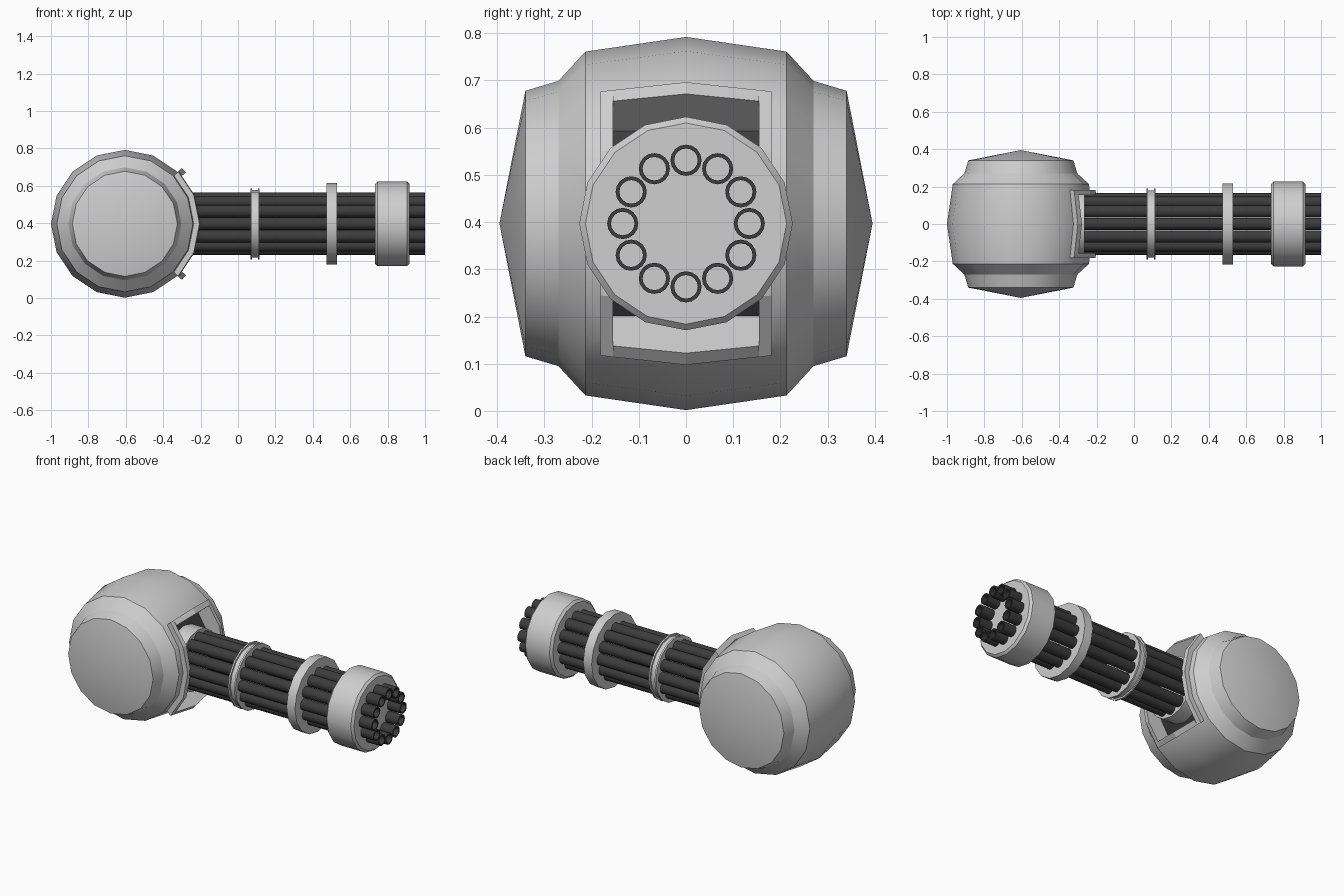
import bpy, bmesh, math
from mathutils import Vector

if "Cube" in bpy.data.objects:
    bpy.data.objects.remove(bpy.data.objects["Cube"])

CX, CZ = -0.605, 0.397          # drum centre; barrels share the same height


def material(name, v):
    m = bpy.data.materials.new(name)
    m.diffuse_color = (v, v, v, 1)
    m.use_nodes = True
    m.node_tree.nodes["Principled BSDF"].inputs["Base Color"].default_value = m.diffuse_color
    return m


LIGHT = material("light_grey", 0.62)
DARK = material("dark_grey", 0.045)


def finish(name, bm, mat, smooth=True):
    bmesh.ops.recalc_face_normals(bm, faces=bm.faces[:])
    me = bpy.data.meshes.new(name)
    bm.to_mesh(me)
    bm.free()
    me.materials.append(mat)
    ob = bpy.data.objects.new(name, me)
    bpy.context.collection.objects.link(ob)
    if smooth:
        shade(ob)
    return ob


def shade(ob):
    bpy.ops.object.select_all(action='DESELECT')
    ob.select_set(True)
    bpy.context.view_layer.objects.active = ob
    bpy.ops.object.shade_smooth_by_angle(angle=math.radians(28))


def lathe(name, profile, axis, origin, mat, n=16, closed=False):
    """Spin (position, radius) points about the x or y axis."""
    bm = bmesh.new()
    rings = []
    for t, r in profile:
        ring = []
        for i in range(n if r > 0 else 1):
            a = 2 * math.pi * i / n
            u, w = r * math.sin(a), r * math.cos(a)
            p = Vector((t, u, w)) if axis == 'x' else Vector((u, t, w))
            ring.append(bm.verts.new(p + Vector(origin)))
        rings.append(ring)
    pairs = list(zip(rings, rings[1:] + rings[:1]))
    for a, b in pairs if closed else pairs[:-1]:
        for i in range(n):
            j = (i + 1) % n
            quad = [a[i % len(a)], a[j % len(a)], b[j % len(b)], b[i % len(b)]]
            bm.faces.new(list(dict.fromkeys(quad)))
    return finish(name, bm, mat)


def sector(name, angles, ys, r0, r1, mat):
    """Solid curved block round the drum axis; r1 is a function of y."""
    bm = bmesh.new()

    def point(r, deg, y):
        a = math.radians(deg)
        return bm.verts.new((CX + r * math.cos(a), y, CZ + r * math.sin(a)))
    inner = [[point(r0, a, y) for y in ys] for a in angles]
    outer = [[point(r1(y), a, y) for y in ys] for a in angles]
    na, ny = len(angles) - 1, len(ys) - 1
    for g in (inner, outer):
        for i in range(na):
            for j in range(ny):
                bm.faces.new((g[i][j], g[i + 1][j], g[i + 1][j + 1], g[i][j + 1]))
    for i in range(na):
        for j in (0, ny):
            bm.faces.new((inner[i][j], inner[i + 1][j], outer[i + 1][j], outer[i][j]))
    for j in range(ny):
        for i in (0, na):
            bm.faces.new((inner[i][j], inner[i][j + 1], outer[i][j + 1], outer[i][j]))
    return finish(name, bm, mat, smooth=False)


# Drum housing
half = [(0.395, 0), (0.34, 0.281), (0.27, 0.302), (0.213, 0.364)]
drum_profile = [(-y, r) for y, r in half] + [(0, 0.395)] + half[::-1]
drum = lathe("drum_housing", drum_profile, 'y', (CX, 0, CZ), LIGHT)

# Recessed opening cut into the drum
cutter = sector("opening_cutter", [-40, -22.5, 0, 22.5, 40], [-0.155, 0.155],
                0.30, lambda y: 0.5, LIGHT)
cutter.hide_render = True
mod = drum.modifiers.new("opening", 'BOOLEAN')
mod.operation, mod.solver, mod.object = 'DIFFERENCE', 'EXACT', cutter
bpy.context.view_layer.objects.active = drum
# apply the opening before any shading modifier
bpy.ops.object.modifier_move_to_index(modifier=mod.name, index=0)
bpy.ops.object.modifier_apply(modifier=mod.name)
bpy.data.objects.remove(cutter, do_unlink=True)
shade(drum)

# Dark floor of the opening
sector("opening_floor", [-40, -22.5, 0, 22.5, 40], [-0.155, 0.155],
       0.297, lambda y: 0.304, DARK)


# Raised frame round the opening, following the drum surface
def frame_r(y):
    return 0.427 - 0.155 * abs(y)


for side, s in (("left", -1), ("right", 1)):
    sector("frame_rail_" + side, [-44.5, -22.5, 0, 22.5, 44.5],
           [s * 0.155, s * 0.181], 0.35, frame_r, LIGHT)
for end, s in (("lower", -1), ("upper", 1)):
    sector("frame_bar_" + end, [s * 40, s * 44.5], [-0.155, 0, 0.155],
           0.35, frame_r, LIGHT)

# Barrel mount inside the opening
lathe("barrel_mount", [(-0.36, 0), (-0.36, 0.18), (-0.265, 0.18), (-0.265, 0)],
      'x', (0, 0, CZ), LIGHT)

# Ring of twelve hollow barrels
tube = [(-0.3, 0.033), (1.0, 0.033), (1.0, 0.025), (-0.3, 0.025)]
for k in range(12):
    a = math.radians(30 * k)
    lathe(f"barrel_{k + 1}", tube, 'x',
          (0, 0.134 * math.sin(a), CZ + 0.134 * math.cos(a)), DARK, closed=True)

# Barrel clamps and muzzle collar
lathe("rear_clamp", [(0.066, 0), (0.066, 0.19), (0.076, 0.19), (0.076, 0.18),
                     (0.106, 0.18), (0.106, 0.19), (0.116, 0.19), (0.116, 0)],
      'x', (0, 0, CZ), LIGHT)
lathe("middle_clamp", [(0.473, 0), (0.473, 0.217), (0.529, 0.217), (0.529, 0)],
      'x', (0, 0, CZ), LIGHT)
lathe("muzzle_collar", [(0.733, 0), (0.733, 0.213), (0.746, 0.226),
                        (0.904, 0.226), (0.917, 0.213), (0.917, 0)],
      'x', (0, 0, CZ), LIGHT)
